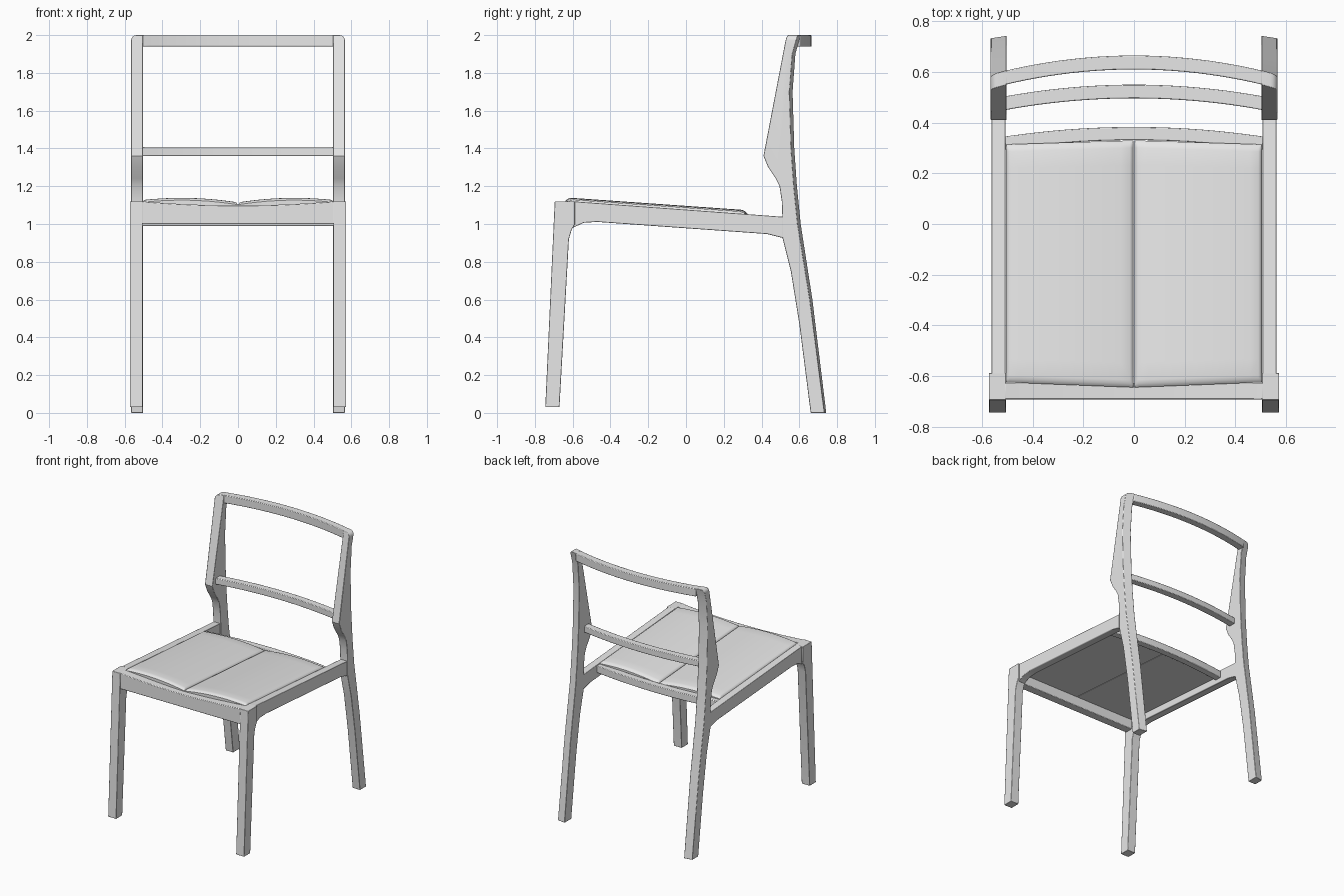
import bpy, bmesh

cube = bpy.data.objects.get("Cube")
if cube:
    bpy.data.objects.remove(cube, do_unlink=True)

mat = bpy.data.materials.new("light_grey")
mat.use_nodes = True
GREY = (0.8, 0.8, 0.8, 1)
mat.diffuse_color = GREY
mat.node_tree.nodes["Principled BSDF"].inputs["Base Color"].default_value = GREY


def finish(name, bm, bevel=0.004):
    bmesh.ops.recalc_face_normals(bm, faces=bm.faces)
    mesh = bpy.data.meshes.new(name)
    bm.to_mesh(mesh)
    bm.free()
    mesh.materials.append(mat)
    ob = bpy.data.objects.new(name, mesh)
    bpy.context.collection.objects.link(ob)
    if bevel:
        mod = ob.modifiers.new("soft_edges", "BEVEL")
        mod.width, mod.segments, mod.angle_limit = bevel, 2, 0.7
    bpy.ops.object.select_all(action="DESELECT")
    ob.select_set(True)
    bpy.context.view_layer.objects.active = ob
    bpy.ops.object.shade_smooth_by_angle(angle=0.6)


def loft(bm, rings):
    """Join closed rings of points into a capped solid."""
    rows = [[bm.verts.new(p) for p in ring] for ring in rings]
    n = len(rows[0])
    for a, b in zip(rows, rows[1:]):
        for i in range(n):
            j = (i + 1) % n
            bm.faces.new((a[i], a[j], b[j], b[i]))
    bm.faces.new(rows[0])
    bm.faces.new(rows[-1][::-1])


def side_part(name, outer, inner, x_out, x_in, round_top=0):
    """Side profiles (y, z) spanned between two x planes, for both sides."""
    for label, s in (("left", 1), ("right", -1)):
        bm = bmesh.new()
        loft(bm, [[(s * x_out, y, z) for y, z in outer],
                  [(s * x_in, y, z) for y, z in inner]])
        if round_top:
            edges = [e for e in bm.edges if all(
                v.co.z > 1.97 and abs(v.co.x) > x_out - 0.001 for v in e.verts)]
            bmesh.ops.bevel(bm, geom=edges, offset=round_top, segments=5,
                            profile=0.5, affect="EDGES")
        finish(label + "_" + name, bm, 0.003)


def arc_rail(name, half, y_end, y_mid, depth, z0, z1, dip=0, steps=24):
    """Crossbar bowed backwards, with an optional dip in its top edge."""
    rings = []
    for i in range(steps + 1):
        t = 2 * i / steps - 1
        y = y_mid - (y_mid - y_end) * t * t
        top = z1 - dip * (1 - t * t)
        rings.append([(half * t, y, z0), (half * t, y + depth, z0),
                      (half * t, y + depth, top), (half * t, y, top)])
    bm = bmesh.new()
    loft(bm, rings)
    finish(name, bm)


# Front legs with a small fillet under the seat frame
front_leg = [(-0.695, 1.12), (-0.588, 1.12), (-0.588, 1.0), (-0.605, 0.97),
             (-0.62, 0.92), (-0.67, 0.03), (-0.745, 0.03)]
side_part("front_leg", front_leg, front_leg, 0.573, 0.505)

# Side seat rails
side_rail = [(-0.60, 1.12), (0.53, 1.037), (0.53, 0.922), (0.49, 0.932),
             (0.43, 0.947), (-0.47, 1.011), (-0.54, 1.007), (-0.60, 0.98)]
side_part("side_rail", side_rail, side_rail, 0.563, 0.507)

# Back legs rising into the backrest posts, skewed to follow the bowed rails
front_edge = [(0.66, 0), (0.60, 0.47), (0.555, 0.75), (0.51, 0.93),
              (0.51, 1.04), (0.507, 1.12), (0.495, 1.2), (0.475, 1.24),
              (0.435, 1.3), (0.41, 1.36), (0.532, 2.0)]
back_edge = [(0.59, 2.0), (0.562, 1.9), (0.547, 1.7), (0.556, 1.4),
             (0.57, 1.2), (0.59, 1.0), (0.655, 0.6), (0.733, 0)]
inner_front = front_edge[:-1] + [(0.55, 2.0)]
inner_back = [(y + 0.01 + 0.008 * min(z, 1), z) for y, z in back_edge]
side_part("back_leg", front_edge + back_edge, inner_front + inner_back,
          0.566, 0.503, round_top=0.028)

# Backrest bars and seat crossbars
arc_rail("top_rail", 0.507, 0.55, 0.61, 0.055, 1.94, 2.0)
arc_rail("back_slat", 0.507, 0.45, 0.496, 0.054, 1.36, 1.407)
arc_rail("rear_seat_rail", 0.51, 0.293, 0.331, 0.052, 0.99, 1.045)
arc_rail("front_seat_rail", 0.51, -0.692, -0.692, 0.065, 1.0, 1.12, dip=0.022)

# Seat cushion: two padded halves meeting in a centre crease
EDGE = [0, 0.006, 0.015, 0.03]
stops = EDGE + [0.1 * i for i in range(1, 10)] + [1 - e for e in EDGE[::-1]]
for label, s in (("left", 1), ("right", -1)):
    bm = bmesh.new()
    grid = []
    for v in stops:
        row = []
        for u in stops:
            y0, y1 = -0.645 + 0.02 * u, 0.33 - 0.016 * u
            y = y0 + (y1 - y0) * v
            d = min(u, 1 - u, v, 1 - v)
            drop = 0.014 * max(0, 1 - d / 0.03) ** 2
            z = 1.096 - 0.07 * y - 0.025 * (1 - u / 0.6) ** 2 - drop
            row.append(bm.verts.new((s * (0.001 + 0.505 * u), y, z)))
        grid.append(row)
    for a, b in zip(grid, grid[1:]):
        for i in range(len(a) - 1):
            bm.faces.new((a[i], a[i + 1], b[i + 1], b[i]))
    # Flat underside
    rim = [e for e in bm.edges if e.is_boundary]
    low = bmesh.ops.extrude_edge_only(bm, edges=rim)["geom"]
    for vert in low:
        if isinstance(vert, bmesh.types.BMVert):
            vert.co.z = 1.03 - 0.07 * vert.co.y
    bmesh.ops.holes_fill(bm, edges=[e for e in bm.edges if e.is_boundary])
    finish(label + "_seat_cushion", bm, 0)
